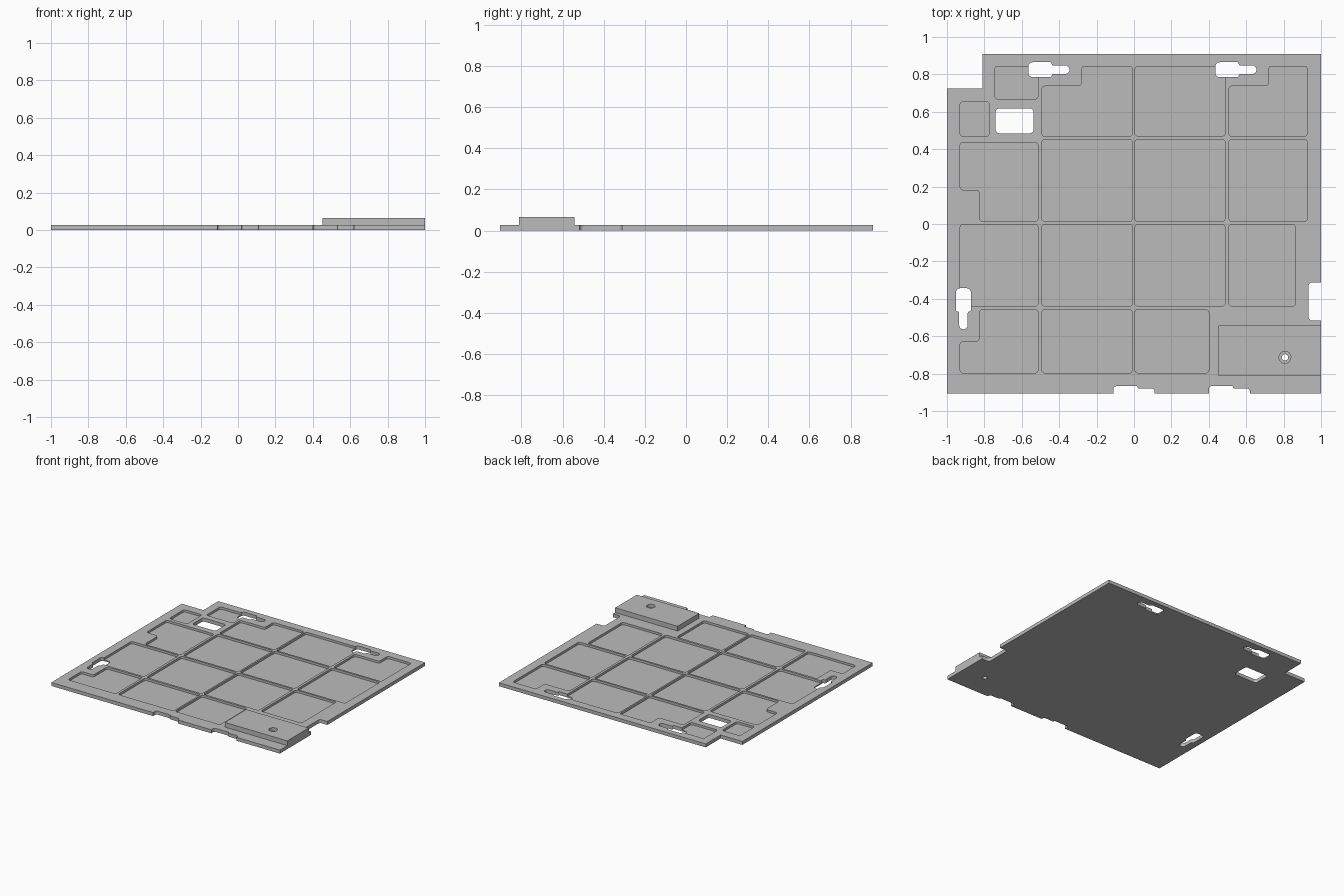
import bpy, bmesh, math
from mathutils import Vector

if "Cube" in bpy.data.objects:
    bpy.data.objects.remove(bpy.data.objects["Cube"], do_unlink=True)

PLATE_TOP, POCKET_FLOOR, BLOCK_TOP = 0.0275, 0.01, 0.065

grey = bpy.data.materials.new("plain grey")
grey.use_nodes = True
COLOUR = (0.5, 0.5, 0.5, 1)
grey.diffuse_color = COLOUR
grey.node_tree.nodes["Principled BSDF"].inputs["Base Color"].default_value = COLOUR


def rounded(points, radius, steps=4):
    """Round every right-angled corner of an outline."""
    pts = [Vector(p) for p in points]
    out = []
    for i, p in enumerate(pts):
        a, b = pts[i - 1] - p, pts[(i + 1) % len(pts)] - p
        r = min(radius, 0.49 * a.length, 0.49 * b.length)
        u, v = a.normalized() * r, b.normalized() * r
        for s in range(steps + 1):
            t = s / steps * math.pi / 2
            out.append(p + u * (1 - math.sin(t)) + v * (1 - math.cos(t)))
    return out


def prisms(name, outlines, z0, z1):
    """One object holding an upright prism for each outline."""
    bm = bmesh.new()
    for outline in outlines:
        face = bm.faces.new([bm.verts.new((p[0], p[1], z0)) for p in outline])
        top = bmesh.ops.extrude_face_region(bm, geom=[face])["geom"]
        moved = [v for v in top if isinstance(v, bmesh.types.BMVert)]
        bmesh.ops.translate(bm, vec=(0, 0, z1 - z0), verts=moved)
    bmesh.ops.recalc_face_normals(bm, faces=bm.faces)
    mesh = bpy.data.meshes.new(name)
    bm.to_mesh(mesh)
    bm.free()
    mesh.materials.append(grey)
    obj = bpy.data.objects.new(name, mesh)
    bpy.context.collection.objects.link(obj)
    return obj


def cut(target, outlines, z0, z1):
    cutter = prisms("cutter", outlines, z0, z1)
    cutter.hide_render = True
    mod = target.modifiers.new("cut", 'BOOLEAN')
    mod.operation, mod.solver, mod.object = 'DIFFERENCE', 'EXACT', cutter
    bpy.context.view_layer.objects.active = target
    bpy.ops.object.modifier_apply(modifier=mod.name)
    bpy.data.objects.remove(cutter, do_unlink=True)


def rect(x0, x1, y0, y1):
    return [(x0, y0), (x1, y0), (x1, y1), (x0, y1)]


def pocket(xs, ys, upper=None, lower=None):
    """Rounded pocket, optionally stepped in at its upper or lower left."""
    (x0, x1), (y0, y1) = xs, ys
    pts = rect(x0, x1, y0, y1)
    if upper:
        pts[3:] = [(upper[0], y1), upper, (x0, upper[1])]
    if lower:
        pts[:1] = [(x0, lower[1]), lower, (lower[0], y0)]
    return rounded(pts, 0.018)


def keyhole(x, y, turned=False):
    """Wide mounting slot that narrows to a round end."""
    pts = [(0, -0.04), (0.125, -0.04), (0.125, -0.023), (0.22, -0.023),
           (0.22, 0.023), (0.125, 0.023), (0.125, 0.04), (0, 0.04)]
    if turned:
        pts = [(b, -a) for a, b in pts]
    return rounded([(x + a, y + b) for a, b in pts], 0.023)


def edge_notch(x):
    """Stepped notch in the front edge."""
    return rounded([(x, -1), (x + 0.22, -1), (x + 0.22, -0.88), (x + 0.13, -0.88),
                    (x + 0.13, -0.867), (x, -0.867)], 0.015)


def circle(x, y, r, n=16):
    return [(x + r * math.cos(2 * math.pi * i / n),
             y + r * math.sin(2 * math.pi * i / n)) for i in range(n)]


# Base plate with one stepped corner
plate = prisms("base_plate", [[(-1, -0.905), (1, -0.905), (1, 0.91), (-0.81, 0.91),
                               (-0.81, 0.725), (-1, 0.725)]], 0, PLATE_TOP)

# Grid of shallow pockets between thin ribs
c1, c2, c3, c4 = (-0.93, -0.513), (-0.493, -0.008), (0.005, 0.487), (0.507, 0.927)
r1, r2, r3, r4 = (0.468, 0.843), (0.013, 0.453), (-0.44, -0.002), (-0.797, -0.457)
pockets = [pocket(*p) for p in (
    ((-0.745, -0.513), (0.668, 0.843)), ((-0.93, -0.773), (0.468, 0.655)),
    (c2, r1, (-0.28, 0.737)), (c3, r1), (c4, r1, (0.72, 0.737)),
    (c1, (0.013, 0.437), None, (-0.825, 0.182)), (c2, r2), (c3, r2), (c4, r2),
    (c1, r3), (c2, r3), (c3, r3), ((0.507, 0.863), r3),
    (c1, r4, (-0.825, -0.628)), (c2, r4), (c3[:1] + (0.4,), r4))]
cut(plate, pockets, POCKET_FLOOR, 0.1)

# Through openings: keyholes, window, edge notches and screw hole
SCREW = (0.807, -0.713)
cut(plate, [keyhole(-0.565, 0.825), keyhole(0.435, 0.825),
            keyhole(-0.912, -0.343, turned=True),
            rounded(rect(-0.74, -0.537, 0.485, 0.618), 0.02),
            rounded(rect(0.933, 1.1, -0.517, -0.312), 0.02),
            edge_notch(-0.11), edge_notch(0.4), circle(*SCREW, 0.017)], -0.1, 0.1)

# Raised block with a counterbored screw hole
block = prisms("raised_block", [rect(0.453, 1, -0.812, -0.543)], PLATE_TOP, BLOCK_TOP)
cut(block, [circle(*SCREW, 0.017)], 0, 0.1)
cut(block, [circle(*SCREW, 0.032)], 0.04, 0.1)

# Smooth the rounded walls, keep real edges sharp
bpy.ops.object.select_all(action='DESELECT')
for part in (plate, block):
    part.select_set(True)
bpy.ops.object.shade_smooth_by_angle(angle=math.radians(30))
